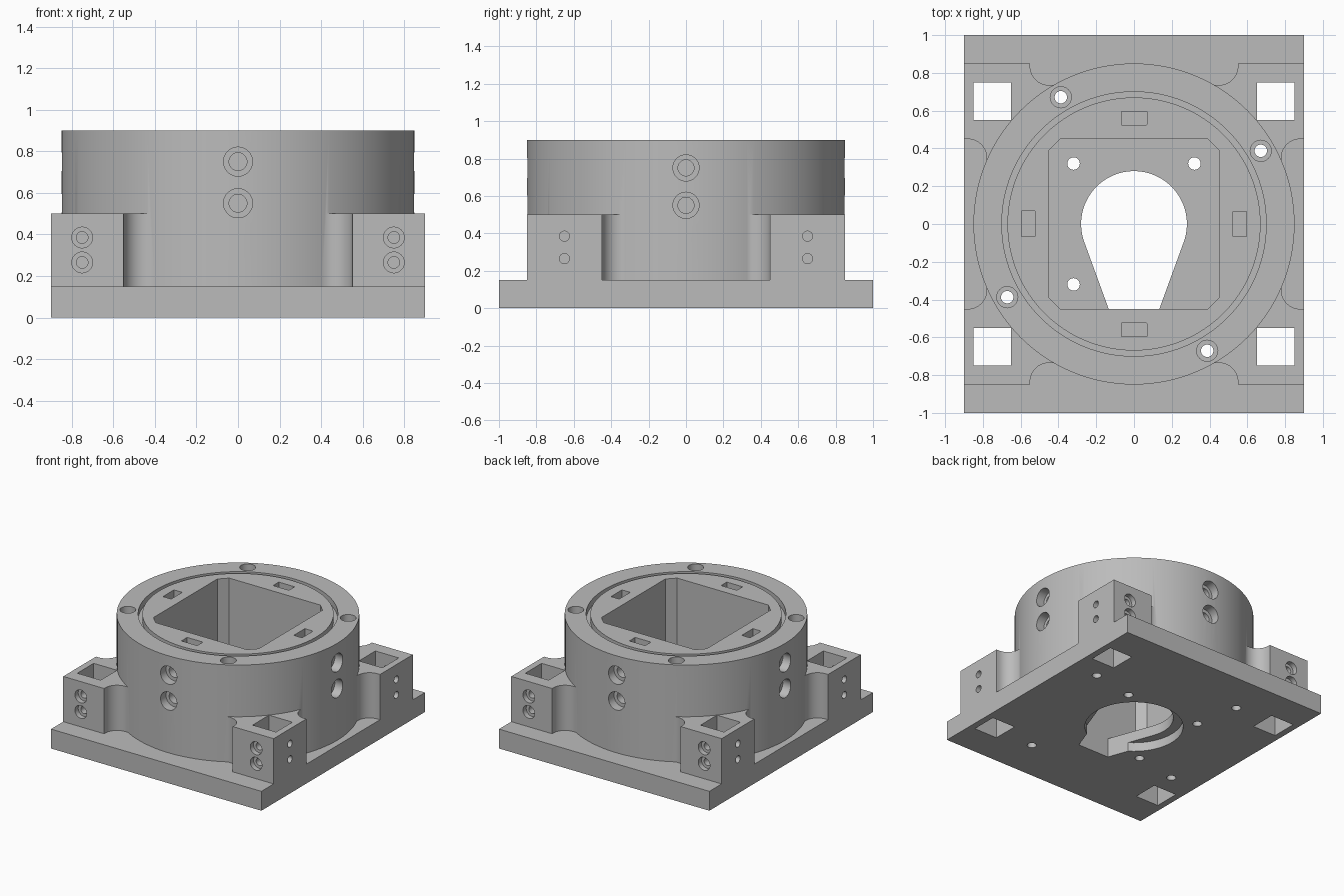
import bpy, bmesh
from math import sin, cos, pi, radians
from mathutils import Matrix, Vector

old = bpy.data.objects.get("Cube")
if old:
    bpy.data.objects.remove(old, do_unlink=True)

grey = bpy.data.materials.new("light grey")
grey.use_nodes = True
colour = (0.5, 0.5, 0.5, 1)
grey.diffuse_color = colour
grey.node_tree.nodes["Principled BSDF"].inputs["Base Color"].default_value = colour


def arc(cx, cy, r, a0=0, a1=360, n=32):
    """Points of an arc; a full circle leaves out the repeated end."""
    steps = n if a1 - a0 == 360 else n + 1
    angles = [radians(a0 + (a1 - a0) * i / n) for i in range(steps)]
    return [(cx + r * cos(a), cy + r * sin(a)) for a in angles]


def rect(cx, cy, w, h):
    return [(cx + sx * w / 2, cy + sy * h / 2)
            for sx, sy in ((-1, -1), (1, -1), (1, 1), (-1, 1))]


def prism(name, points, z0, z1, matrix=Matrix()):
    """Extrude a flat outline from z0 to z1."""
    bm = bmesh.new()
    low = [bm.verts.new((x, y, z0)) for x, y in points]
    high = [bm.verts.new((x, y, z1)) for x, y in points]
    bm.faces.new(low)
    bm.faces.new(high)
    for i in range(len(low)):
        j = (i + 1) % len(low)
        bm.faces.new((low[i], low[j], high[j], high[i]))
    bm.transform(matrix)
    bmesh.ops.recalc_face_normals(bm, faces=bm.faces)
    mesh = bpy.data.meshes.new(name)
    bm.to_mesh(mesh)
    bm.free()
    mesh.materials.append(grey)
    obj = bpy.data.objects.new(name, mesh)
    bpy.context.scene.collection.objects.link(obj)
    return obj


def combine(target, tools, operation):
    """Apply each tool to the target as a boolean, then remove it."""
    for tool in tools:
        mod = target.modifiers.new("bool", 'BOOLEAN')
        mod.operation, mod.solver, mod.object = operation, 'EXACT', tool
        bpy.context.view_layer.objects.active = target
        bpy.ops.object.modifier_apply(modifier=mod.name)
        bpy.data.objects.remove(tool, do_unlink=True)


def outward(angle):
    """Frame whose local z points sideways and local y points up."""
    a = radians(angle)
    t, o = Vector((-sin(a), cos(a), 0)), Vector((cos(a), sin(a), 0))
    return Matrix((t, Vector((0, 0, 1)), o)).transposed().to_4x4()


corners = [(1, 1), (-1, 1), (-1, -1), (1, -1)]

# Solid parts: plate, round housing and four filleted corner blocks
body = prism("mount_body", rect(0, 0, 1.8, 2), 0, 0.15)
solids = [prism("round_housing", arc(0, 0, 0.85, n=128), 0.05, 0.9)]
block = ([(0.9, 0.85), (0.55, 0.85)] + arc(0.45, 0.835, 0.1, 360, 270, 12)
         + [(0.42, 0.735), (0.58, 0.52), (0.78, 0.32)]
         + arc(0.88, 0.35, 0.1, 180, 90, 12) + [(0.9, 0.45)])
for sx, sy in corners:
    solids.append(prism("corner_block", [(x * sx, y * sy) for x, y in block], 0.1, 0.5))
combine(body, solids, 'UNION')

# Ring groove in the housing rim
groove = prism("groove", arc(0, 0, 0.7, n=128), 0.85, 1)
combine(groove, [prism("groove_core", arc(0, 0, 0.67, n=128), 0.8, 1.1)], 'DIFFERENCE')
cuts = [groove]

# Chamfered square pocket, keyhole opening and its recess underneath
h, c = 0.45, 0.39
pocket = [(h, c), (c, h), (-c, h), (-h, c), (-h, -c), (-c, -h), (c, -h), (h, -c)]
cuts.append(prism("pocket", pocket, 0.15, 1))
keyhole = arc(0, 0, 0.28, -20, 200, 64) + [(-0.134, -h), (0.134, -h)]
cuts.append(prism("keyhole", keyhole, -0.1, 0.2))
cuts.append(prism("under_recess", arc(0, 0, 0.35, n=64), -0.1, 0.07))
for x, y in ((-0.32, 0.32), (0.32, 0.32), (-0.32, -0.32)):
    cuts.append(prism("floor_hole", arc(x, y, 0.033), -0.1, 0.3))

# Vertical rim bolts, nut slots and side bolts, once per quarter
for k in range(4):
    a = radians(30 + 90 * k)
    x, y = 0.775 * cos(a), 0.775 * sin(a)
    cuts.append(prism("rim_bore", arc(x, y, 0.033), -0.1, 1))
    cuts.append(prism("rim_counterbore", arc(x, y, 0.056), 0.8, 1))
    turn = Matrix.Rotation(radians(90 * k), 4, 'Z')
    cuts.append(prism("nut_slot", rect(0.56, 0, 0.07, 0.135), 0.47, 1, turn))
    for z in (0.55, 0.75):
        cuts.append(prism("side_bore", arc(0, z, 0.043), 0.56, 0.95, outward(90 * k)))
        cuts.append(prism("side_counterbore", arc(0, z, 0.07), 0.78, 0.95, outward(90 * k)))

# Corner block windows and cross bolts
for sx, sy in corners:
    cuts.append(prism("window", rect(0.75 * sx, 0.65 * sy, 0.2, 0.2), -0.1, 0.6))
    end, side = outward(90 * sy), outward(0 if sx > 0 else 180)
    for z in (0.265, 0.385):
        cuts.append(prism("end_bore", arc(-0.75 * sx * sy, z, 0.028), 0.65, 0.95, end))
        cuts.append(prism("end_counterbore", arc(-0.75 * sx * sy, z, 0.05), 0.81, 0.95, end))
        cuts.append(prism("cross_bore", arc(0.65 * sx * sy, z, 0.027), 0.75, 1, side))
combine(body, cuts, 'DIFFERENCE')

# Smooth curved walls, crisp edges
bpy.ops.object.select_all(action='DESELECT')
body.select_set(True)
bpy.context.view_layer.objects.active = body
bpy.ops.object.shade_smooth_by_angle(angle=radians(30))
